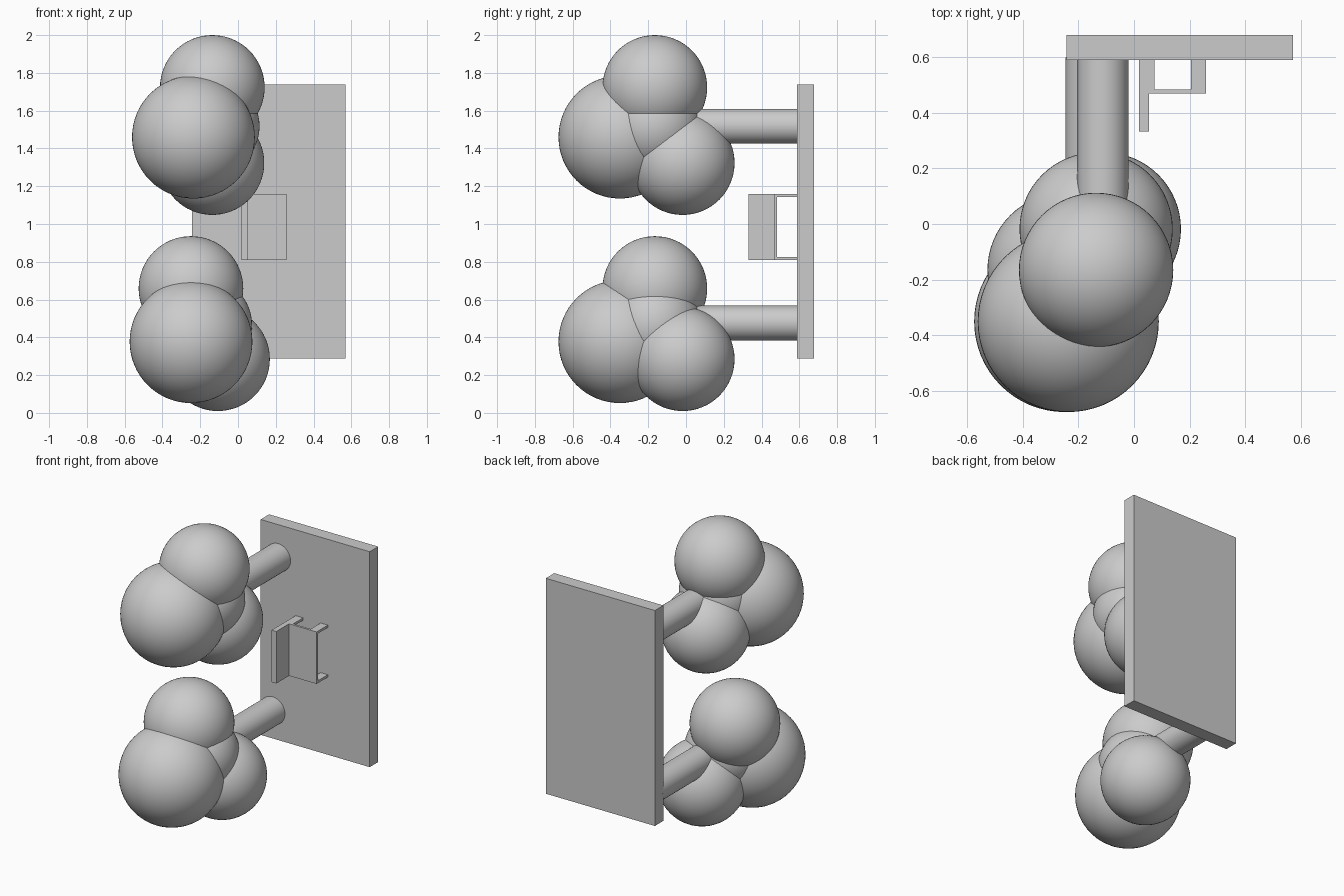
import bpy, math
from mathutils import Vector, Matrix

cube = bpy.data.objects.get("Cube")
if cube:
    bpy.data.objects.remove(cube, do_unlink=True)

GREY = (0.6, 0.6, 0.6, 1)
grey = bpy.data.materials.new("plain grey")
grey.diffuse_color = GREY
grey.use_nodes = True
grey.node_tree.nodes["Principled BSDF"].inputs["Base Color"].default_value = GREY


def finish(name):
    ob = bpy.context.object
    ob.name = name
    ob.data.materials.append(grey)
    return ob


def box(name, x, y, z):
    """Box from (min, max) pairs."""
    lo, hi = Vector((x[0], y[0], z[0])), Vector((x[1], y[1], z[1]))
    bpy.ops.mesh.primitive_cube_add(size=1, location=(lo + hi) / 2)
    ob = finish(name)
    ob.data.transform(Matrix.Diagonal((hi - lo).to_4d()))
    return ob


def ball(name, centre, radius):
    bpy.ops.mesh.primitive_uv_sphere_add(segments=64, ring_count=32, radius=radius, location=centre)
    finish(name)
    bpy.ops.object.shade_smooth()


def rod(name, x, z, y0, y1, radius):
    bpy.ops.mesh.primitive_cylinder_add(vertices=48, radius=radius, depth=y1 - y0,
                                        location=(x, (y0 + y1) / 2, z),
                                        rotation=(math.pi / 2, 0, 0))
    finish(name)
    bpy.ops.object.shade_smooth_by_angle(angle=math.radians(40))


# Backing plate
PLATE_Y = 0.588
box("back_plate", (-0.243, 0.57), (PLATE_Y, 0.678), (0.287, 1.738))

# Ball clusters: offsets from the core ball, and radii
BALLS = {
    "front_ball": ((-0.10, -0.185, -0.058), 0.325),
    "top_ball": ((0, 0, 0.205), 0.277),
    "bottom_ball": ((0, 0.147, -0.195), 0.275),
    "core_ball": ((0, 0, 0), 0.25),
}


def cluster(prefix, core, tilt):
    core = Vector(core)
    turn = Matrix.Rotation(-math.radians(tilt), 3, 'Y')
    for name, (offset, radius) in BALLS.items():
        ball(f"{prefix}_{name}", core + turn @ Vector(offset), radius)
    # Rod joining the cluster to the plate
    foot = core + turn @ Vector((0.024, 0, 0))
    rod(f"{prefix}_rod", foot.x, foot.z, core.y, PLATE_Y + 0.01, 0.092)


cluster("upper", (-0.136, -0.165, 1.518), 0)
cluster("lower", (-0.176, -0.165, 0.467), 20.9)

# Bracket: face, flange and four corner tabs
Z0, Z1, TAB = 0.81, 1.16, 0.016
box("bracket_face", (0.018, 0.258), (0.468, 0.483), (Z0, Z1))
box("bracket_flange", (0.018, 0.053), (0.332, 0.468), (Z0, Z1))
for side, x in (("right", (0.018, 0.074)), ("left", (0.204, 0.258))):
    for level, z in (("lower", (Z0, Z0 + TAB)), ("upper", (Z1 - TAB, Z1))):
        box(f"bracket_tab_{level}_{side}", x, (0.483, PLATE_Y), z)
